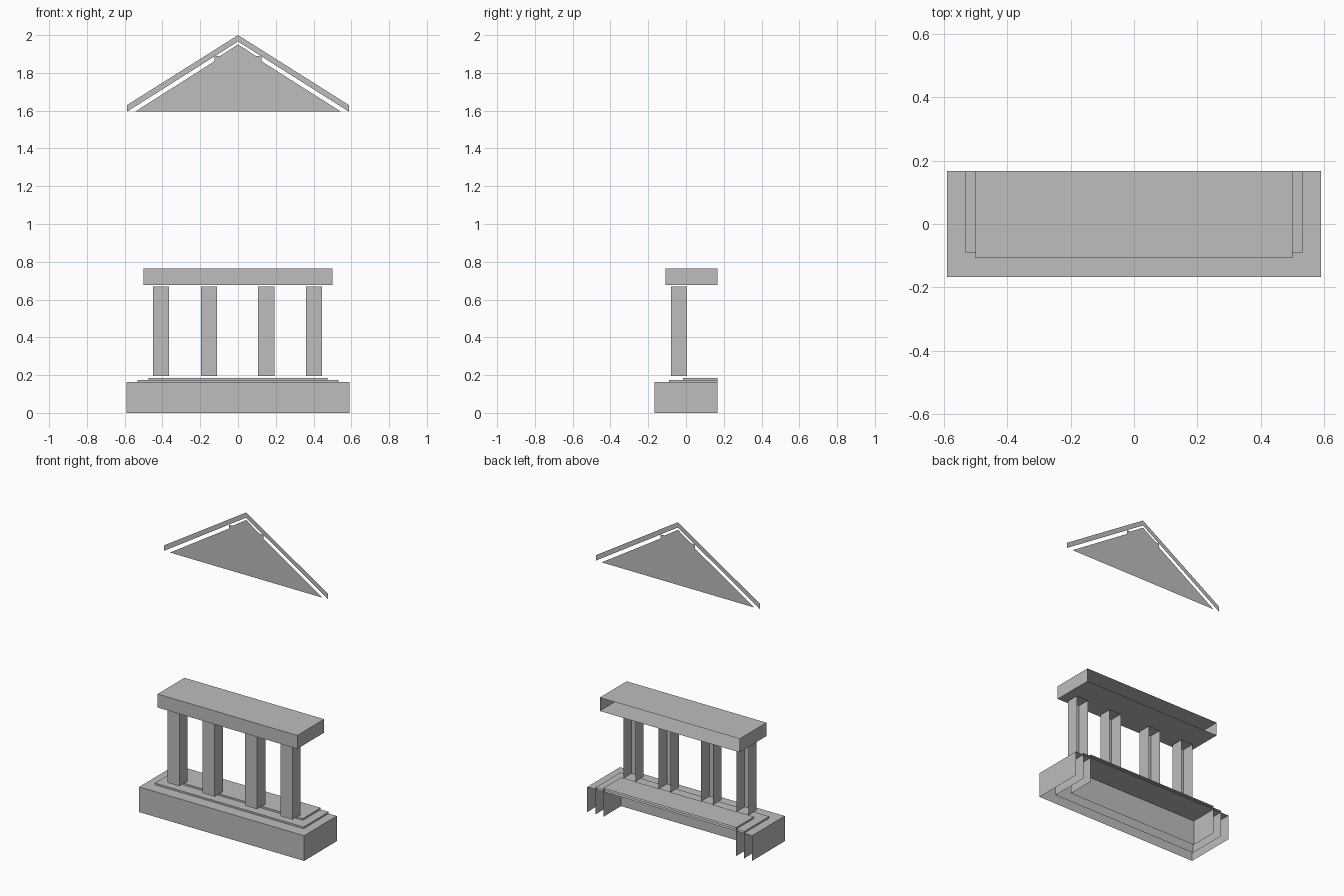
import bpy, bmesh

if "Cube" in bpy.data.objects:
    bpy.data.objects.remove(bpy.data.objects["Cube"])

stone = bpy.data.materials.new("grey_stone")
stone.diffuse_color = (0.51, 0.51, 0.51, 1)
stone.use_nodes = True
stone.node_tree.nodes["Principled BSDF"].inputs["Base Color"].default_value = stone.diffuse_color


def finish(name, bm):
    mesh = bpy.data.meshes.new(name)
    bm.to_mesh(mesh)
    bm.free()
    mesh.materials.append(stone)
    obj = bpy.data.objects.new(name, mesh)
    bpy.context.collection.objects.link(obj)


def open_box(name, x, y, z, bottom=True):
    """Box shell without a back, and optionally without a bottom."""
    bm = bmesh.new()
    bmesh.ops.create_cube(bm, size=1)
    bm.normal_update()
    drop = [f for f in bm.faces
            if f.normal.y > 0.5 or (not bottom and f.normal.z < -0.5)]
    bmesh.ops.delete(bm, geom=drop, context='FACES')
    for v in bm.verts:
        v.co = [r[0] if c < 0 else r[1] for c, r in zip(v.co, (x, y, z))]
    finish(name, bm)


def flat_panel(name, half, y):
    """Flat sheet facing the front, from the outline of its right half."""
    bm = bmesh.new()
    outline = half + [(-x, z) for x, z in reversed(half) if x > 0]
    bm.faces.new([bm.verts.new((x, y, z)) for x, z in outline])
    bm.normal_update()
    if bm.faces[:][0].normal.y > 0:
        bmesh.ops.reverse_faces(bm, faces=bm.faces[:])
    finish(name, bm)


BACK = 0.167

# Nested steps of the base
for name, w, front, top in (("lower_step", 0.59, -0.167, 0.163),
                            ("middle_step", 0.532, -0.09, 0.174),
                            ("upper_step", 0.475, -0.015, 0.185)):
    open_box(name, (-w, w), (front, BACK), (0, top), bottom=False)

# Columns
for i, x in enumerate((-0.407, -0.154, 0.149, 0.402)):
    open_box(f"column_{i + 1}", (x - 0.043, x + 0.043), (-0.08, 0.005), (0.195, 0.67))

# Beam over the columns
open_box("beam", (-0.5, 0.5), (-0.108, BACK), (0.678, 0.765))

# Gable sheet with a small step near its peak
GABLE_Y = 0.083
flat_panel("gable_panel", [(0.545, 1.595), (0.124, 1.862), (0.124, 1.887),
                           (0.094, 1.89), (0, 1.951)][::1], GABLE_Y)

# Sloping gable trim: outer edge up to the peak, back down the inner edge
bm = bmesh.new()
for s in (-1, 1):
    pts = [(0, 2.0), (0, 1.966), (s * 0.587, 1.595), (s * 0.587, 1.63)]
    bm.faces.new([bm.verts.new((x, GABLE_Y, z)) for x, z in (pts if s < 0 else pts[::-1])])
bmesh.ops.remove_doubles(bm, verts=bm.verts[:], dist=0.0001)
bm.normal_update()
flip = [f for f in bm.faces if f.normal.y > 0]
bmesh.ops.reverse_faces(bm, faces=flip)
finish("gable_trim", bm)
